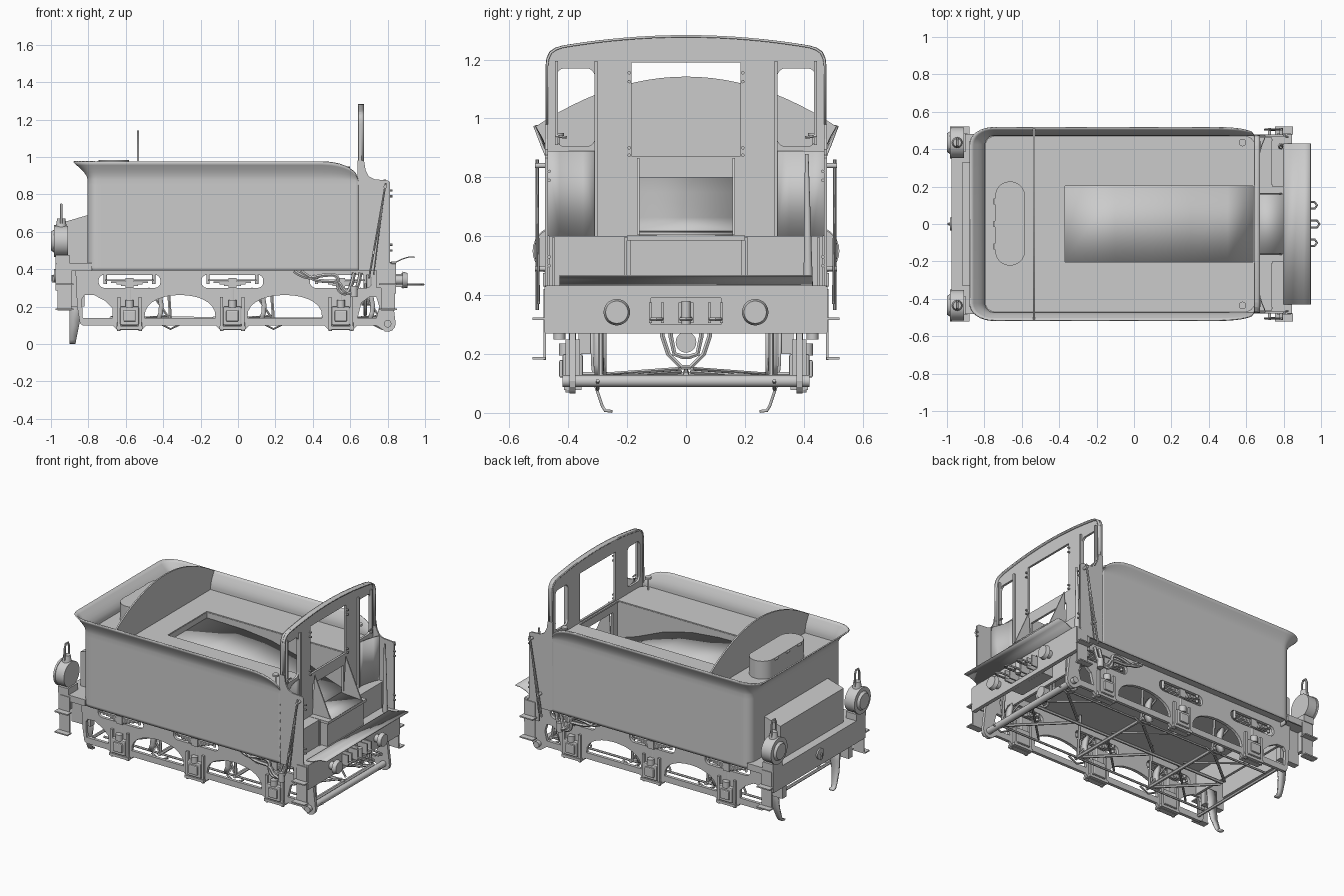
import bpy, bmesh, math
from mathutils import Matrix, Vector

if "Cube" in bpy.data.objects:
    bpy.data.objects.remove(bpy.data.objects["Cube"])

def add(name, me, smooth=None):
    ob = bpy.data.objects.new(name, me)
    bpy.context.collection.objects.link(ob)
    me.polygons.foreach_set("use_smooth", [False] * len(me.polygons))
    if smooth:
        bpy.ops.object.select_all(action='DESELECT')
        ob.select_set(True)
        bpy.context.view_layer.objects.active = ob
        bpy.ops.object.shade_smooth_by_angle(angle=math.radians(smooth))
    return ob

def curve_mesh(name, cu, mat, smooth=None):
    tmp = bpy.data.objects.new("tmp", cu)
    bpy.context.collection.objects.link(tmp)
    dg = bpy.context.evaluated_depsgraph_get()
    me = bpy.data.meshes.new_from_object(tmp.evaluated_get(dg))
    bpy.data.objects.remove(tmp)
    me.transform(mat)
    return add(name, me, smooth)

AX = {'xz': ((1, 0, 0), (0, 0, 1), (0, -1, 0)), 'yz': ((0, 1, 0), (0, 0, 1), (1, 0, 0)),
      'xy': ((1, 0, 0), (0, 1, 0), (0, 0, 1))}

def plate(name, loops, pos, thick, plane='xz', smooth=None):
    """Flat plate from an outline plus hole loops, centred at pos on the plane's normal."""
    cu = bpy.data.curves.new(name, 'CURVE')
    cu.dimensions, cu.fill_mode, cu.extrude = '2D', 'BOTH', thick / 2
    for lp in loops:
        sp = cu.splines.new('POLY')
        sp.points.add(len(lp) - 1)
        for p, c in zip(sp.points, lp):
            p.co = (c[0], c[1], 0, 1)
        sp.use_cyclic_u = True
    a, b, n = AX[plane]
    m = Matrix((a, b, n)).transposed().to_4x4()
    m.translation = Vector([abs(v) for v in n]) * pos
    return curve_mesh(name, cu, m, smooth)

def rod(name, pts, r, smooth_path=False):
    cu = bpy.data.curves.new(name, 'CURVE')
    cu.dimensions, cu.bevel_depth, cu.bevel_resolution, cu.use_fill_caps = '3D', r, 1, True
    sp = cu.splines.new('NURBS' if smooth_path else 'POLY')
    sp.points.add(len(pts) - 1)
    for p, c in zip(sp.points, pts):
        p.co = (*c, 1)
    if smooth_path:
        sp.use_endpoint_u, sp.order_u = True, 3
    return curve_mesh(name, cu, Matrix(), 50)

def box(name, x0, x1, y0, y1, z0, z1, bevel=0):
    bm = bmesh.new()
    bmesh.ops.create_cube(bm, size=1)
    for v in bm.verts:
        v.co = Vector(((x0+x1)/2 + v.co.x*(x1-x0), (y0+y1)/2 + v.co.y*(y1-y0), (z0+z1)/2 + v.co.z*(z1-z0)))
    if bevel:
        bmesh.ops.bevel(bm, geom=bm.edges[:], offset=bevel, segments=2, affect='EDGES', profile=0.5)
    me = bpy.data.meshes.new(name); bm.to_mesh(me); bm.free()
    return add(name, me)

def cyl(name, p, q, r1, r2=None, n=28):
    p, q = Vector(p), Vector(q)
    bm = bmesh.new()
    m = Matrix.Translation((p+q)/2) @ (q-p).to_track_quat('Z', 'Y').to_matrix().to_4x4()
    bmesh.ops.create_cone(bm, cap_ends=True, segments=n, radius1=r1, radius2=r1 if r2 is None else r2, depth=(q-p).length, matrix=m)
    me = bpy.data.meshes.new(name); bm.to_mesh(me); bm.free()
    return add(name, me, 40)

def strip(name, rows, thick, smooth=35):
    """Grid surface from rows of points, given thickness."""
    n = len(rows[0])
    faces = [(i*n+j, i*n+j+1, (i+1)*n+j+1, (i+1)*n+j) for i in range(len(rows)-1) for j in range(n-1)]
    me = bpy.data.meshes.new(name)
    me.from_pydata([p for r in rows for p in r], [], faces)
    ob = add(name, me, smooth)
    s = ob.modifiers.new("thickness", 'SOLIDIFY'); s.thickness, s.offset = thick, 0
    return ob

def rrect(x0, x1, y0, y1, r, n=6):
    return [(cx + r*math.cos(math.radians(a0 + 90*i/n)), cy + r*math.sin(math.radians(a0 + 90*i/n)))
            for cx, cy, a0 in ((x1-r, y1-r, 0), (x0+r, y1-r, 90), (x0+r, y0+r, 180), (x1-r, y0+r, 270)) for i in range(n+1)]

def arch(x0, x1, z0, z1, n=14):
    c, w = (x0+x1)/2, (x1-x0)/2
    return [(c + w*math.cos(math.pi*i/n), z0 + (z1-z0)*math.sin(math.pi*i/n)**0.8) for i in range(n)] + [(x0, z0)]

def circle(x, y, r, n=14):
    return [(x + r*math.cos(2*math.pi*i/n), y + r*math.sin(2*math.pi*i/n)) for i in range(n)]

# Tank shell: U-shaped plan with flared top rim that dips at the cab end
half = [(x, -0.475, 0, -1) for x in (.645, .63, .615, .595, .57, .54, .5, .45, .2, -.2, -.5, -.73)]
half += [(-.75 - .05*math.sin(t), -.425 - .05*math.cos(t), -math.sin(t), -math.cos(t)) for t in [math.pi/2*i/8 for i in range(9)]]
plan = half + [(x, -y, nx, -ny) for x, y, nx, ny in reversed(half)]
rows = []
for o, z in ((0, .392), (0, .41), (0, .85), (0, .88), (.08, .9), (.26, .92), (.5, .94), (.76, .958), (1, .975)):
    row = []
    for x, y, nx, ny in plan:
        f = max(0, min(1, (x-.45)/.195))
        s = math.sqrt(max(0, 1 - f**2))
        row.append((x + nx*.078*o, y + ny*.04*o*s, z if z < .88 else .87 + (z-.87)*max(s, .02)))
    rows.append(row)
strip("tank_shell", rows, .008, smooth=25)

# Tank deck with the coal well opening, well sides and sloping floor
plate("tank_deck", [rrect(-.795, .645, -.47, .47, .05), rrect(-.37, .635, -.205, .205, .002)], .86, .01, 'xy')
slope = [(-.37, .82), (-.1, .815), (.1, .795), (.3, .745), (.5, .66), (.64, .615), (.8, .604)]
strip("coal_floor", [[(x, -.205, z), (x, .205, z)] for x, z in slope[:-1]], .008)
strip("chute_floor", [[(x, -.16, z), (x, .16, z)] for x, z in slope[-2:]], .006)
for s in (1, -1):
    plate("coal_well_side", [[(-.37, .86)] + slope[:-1] + [(.64, .86)]], s*.205, .006)
box("coal_well_back", -.374, -.368, -.205, .205, .82, .86)

# Arched coal bulkhead and oval water filler
top = [(y, 1.142 - .172*(abs(y)/.515)**2) for y in [.515 - 1.03*i/24 for i in range(25)]]
plate("coal_bulkhead", [[(-.475, .855), (.475, .855), (.478, .89), (.49, .93)] + top + [(-.49, .93), (-.478, .89)]], -.535, .01, 'yz')
plate("water_filler", [rrect(-.742, -.583, -.222, .227, .078, 10)], .92, .126, 'xy', 40)
for y in (-.12, 0, .12):
    cyl("filler_hinge", (-.745, y-.015, .975), (-.745, y+.015, .975), .006, n=10)

# Cab rear sheet with windows, doorway and coal chute opening, edged with a deep rim
crown = [(y, 1.283 - .2*y*y) for y in [.42 - .84*i/20 for i in range(21)]]
corner = [(.477, 1.18), (.474, 1.205), (.464, 1.227), (.445, 1.24)]
rim = [(.477, .95)] + corner + crown + [(-y, z) for y, z in reversed(corner)] + [(-.477, .95)]
holes = [rrect(s*.375-.065, s*.375+.065, .905, 1.17, .028) for s in (1, -1)]
plate("cab_sheet", [[(-.475, .43), (.475, .43)] + rim, *holes, rrect(-.185, .185, .872, 1.19, .003),
                    [(-.16, .605), (.16, .605), (.16, .8), (-.16, .8)]], .652, .014, 'yz')
strip("cab_rim", [[(.641, y*.99, z*.997), (.674, y*.99, z*.997)] for y, z in rim], .008)
for s in (1, -1):
    plate("cab_side", [[(.64, .392), (.75, .392), (.812, .43), (.812, .865), (.80, .875), (.73, .88), (.70, .895), (.682, .93), (.674, .98), (.64, .98)]], s*.474, .01)
    strip("corner_panel", [[(.664 + .04*t*t, s*(.31+.16*t), z) for t in (0, .25, .5, .75, 1)] for z in (.6, .89)], .005)
    for y, z0, z1 in ((.305, .60, 1.195), (.44, .91, 1.195)):
        box("cab_stiffener", .659, .673, s*y-.005, s*y+.005, z0, z1)
    plate("chute_cheek", [[(.66, .605), (.79, .605), (.675, .865)]], s*.162, .008)
    for z in (.875, .9, 1.125, 1.155):
        cyl("door_hinge", (.652, s*.193, z), (.672, s*.193, z), .006, n=8)
    for z in (.5, .53, .79, .82):
        cyl("rail_bolt", (.81, s*.465, z), (.825, s*.465, z), .006, n=8)
    rod("window_catch", [(.66, s*.44, .94), (.672, s*.44, .94), (.672, s*.405, .935)], .005)
    # Tank valve handles on the deck
    cyl("valve_stem", (.58, s*.435, .86), (.58, s*.435, .945), .006, n=10)
    cyl("valve_wheel", (.58, s*.435, .938), (.58, s*.435, .95), .02, n=16)

# Cab lockers, chute shelf and hand brake column
box("locker", .66, .735, -.465, .465, .43, .6)
box("chute_shelf", .66, .80, -.2, .2, .585, .602)
box("middle_locker", .73, .785, -.19, .19, .43, .585)
for y in (-.45, -.205, .205, .45):
    box("locker_strip", .735, .741, y-.005, y+.005, .43, .595)
cyl("brake_column", (.785, .415, .43), (.785, .41, .88), .016, .006, 14)

# Footplate, buffer beams and fall plate
box("footplate", -.975, .845, -.473, .473, .418, .432)
for s in (1, -1):
    box("rear_valance", -.97, -.78, s*.475-.005, s*.475+.005, .39, .432)
    box("front_valance", .74, .84, s*.472-.005, s*.472+.005, .30, .432)
plate("front_beam", [rrect(-.48, .48, .27, .43, .004), rrect(-.12, .12, .30, .39, .003)], .833, .025, 'yz')
plate("rear_beam", [rrect(-.48, .48, .285, .43, .004)], -.965, .02, 'yz')
strip("fall_plate", [[(x, -.43, z), (x, .43, z)] for x, z in ((.8, .435), (.85, .44), (.88, .455), (.91, .464), (.945, .466))], .006)
box("drag_box", .74, .82, -.14, .14, .27, .41)

# Drawgear and buffers
for s in (1, -1):
    cyl("buffer_shank", (.84, s*.235, .342), (.885, s*.235, .342), .025)
    cyl("buffer_head", (.88, s*.235, .342), (.905, s*.235, .342), .045, .038)
for y, x1 in ((-.1, .985), (0, .998), (.1, .985)):
    for d in (-.02, .02):
        box("draw_lug", .82, .89, y+d-.005, y+d+.005, .305, .375)
    rod("draw_link", [(.87, y-.018, .32), (x1-.02, y-.018, .318), (x1-.006, y, .318), (x1-.02, y+.018, .318), (.87, y+.018, .32)], .006)
cyl("draw_pin", (.89, 0, .3), (.89, 0, .38), .016)
cyl("rear_hook_base", (-.985, 0, .365), (-.96, 0, .365), .035)
rod("rear_hook", [(-.975, 0, .365), (-.992, 0, .365), (-.992, 0, .34), (-.985, 0, .33)], .007)

# Rear tool box with sloping lid
plate("rear_tool_box", [[(-.80, .43), (-.92, .43), (-.92, .655), (-.80, .69)]], 0, .66)

axles = (-.58, -.03, .55)
for s in (1, -1):
    # Outside frame plate with lightening holes and spring slots
    edge = [(-.87, .42), (-.86, .2), (-.845, .11), (-.83, .1)]
    for a in axles:
        edge += [(a-.09, .1), (a-.065, .075), (a+.065, .075), (a+.09, .1)]
    edge += [(.74, .1)] + [(.8 + .043*math.cos(t), .108 + .043*math.sin(t)) for t in [math.radians(220+28*i) for i in range(6)]]
    edge += [(.838, .15), (.805, .42)]
    loops = [edge, arch(-.50, -.12, .14, .262), arch(.05, .45, .14, .262), circle(.8, .108, .02)]
    loops += [[(-.83, .14), (-.67, .14), (-.67, .19), (-.71, .23), (-.77, .262), (-.82, .262), (-.835, .24)],
              [(.64, .14), (.74, .14), (.755, .2), (.74, .25), (.70, .25), (.66, .22)]]
    loops += [rrect(a-.165, a+.165, .30, .37, .03) for a in axles]
    plate("side_frame", loops, s*.385, .02)
    for a in axles:
        # Axlebox, horn guides and leaf spring
        box("axlebox", a-.05, a+.05, s*.385-.035, s*.385+.035, .10, .2, .008)
        box("axlebox_cover", a-.033, a+.033, s*.42-.011, s*.42+.011, .12, .18, .006)
        cyl("axlebox_boss", (a, s*.41, .195), (a, s*.41, .235), .022, n=14)
        for d in (-.057, .057):
            box("horn_guide", a+d-.008, a+d+.008, s*.385-.025, s*.385+.025, .085, .25)
            cyl("horn_bolt", (a+d, s*.4, .07), (a+d, s*.4, .115), .01, n=8)
        box("horn_keep", a-.07, a+.07, s*.385-.03, s*.385+.03, .078, .095)
        cyl("spring_pillar", (a, s*.385, .19), (a, s*.385, .35), .012, n=12)
        for i, w in enumerate((.13, .1, .07, .045)):
            box("spring_leaf", a-w, a+w, s*.385-.022, s*.385+.022, .336-.009*i, .344-.009*i)
        box("spring_buckle", a-.022, a+.022, s*.385-.027, s*.385+.027, .30, .352)
        for d in (-.13, .13):
            cyl("spring_hanger", (a+d, s*.385, .32), (a+d, s*.385, .40), .009, n=10)
        # Brake hanger, shoe, truss and diagonal stays
        rod("brake_hanger", [(a+.2, s*.29, .41), (a+.22, s*.29, .12)], .009)
        strip("brake_shoe", [[(a + .17*math.cos(t), s*.29+d, .2+.17*math.sin(t)) for d in (-.02, .02)] for t in (-.45, -.2, .05, .3, .5)], .025)
        rod("brake_truss", [(a+.22, s*.29, .12), (a-.1, s*.02, .14)], .009)
        rod("cross_stay", [(a+.22, s*.02, .15), (a-.06, s*.29, .13)], .007)
        rod("hanger_stay", [(a+.22, s*.285, .125), (a+.1, s*.285, .3)], .007)
        rod("safety_loop", [(a+.16, s*.3, .11), (a+.22, s*.3, .08), (a+.28, s*.3, .11)], .006)
    rod("side_pull_rod", [(-.78, s*.285, .115), (.78, s*.285, .112)], .007)
    # Steps at both ends
    for x0, x1 in ((-.975, -.88), (.755, .85)):
        box("step_hanger", x0+.01, x1-.01, s*.48-.004, s*.48+.004, .18, .42)
        for z in (.185, .32):
            box("step_tread", x0, x1, s*.5-.022, s*.5+.022, z-.004, z+.004)
    # Guard iron with inturned foot
    strip("guard_iron", [[(-.90, s*y, z), (x, s*y, z)] for x, y, z in
                         ((-.83, .32, .3), (-.835, .318, .17), (-.85, .31, .1), (-.865, .285, .025), (-.868, .275, .008), (-.868, .25, .005))], .01)
    box("guard_iron_bracket", -.96, -.82, s*.345-.02, s*.345+.02, .2, .42)
    # Handrail sloping down the cab side
    rod("cab_handrail", [(.79, s*.505, .86), (.70, s*.505, .35)], .006)
    rod("cab_handrail_stay", [(.785, s*.505, .84), (.725, s*.5, .37)], .004)
    for x, z in ((.787, .84), (.725, .49)):
        cyl("handrail_post", (x, s*.47, z), (x, s*.513, z), .009, n=10)
    # Feed water pipes
    for d in (0, .035):
        rod("feed_pipe", [(.30+d, s*.43, .39), (.36+d, s*.43, .345), (.46, s*.435, .37-d), (.54, s*.435, .37-d), (.53+d, s*.435, .28), (.6+d, s*.43, .26), (.62+d, s*.42, .38)], .011, smooth_path=True)
    cyl("pipe_valve", (.62, s*.43, .25), (.62, s*.43, .31), .02, n=14)
    # Lamps on the rear corners
    y = s*.435
    cyl("lamp_body", (-.985, y, .55), (-.91, y, .55), .082)
    cyl("lamp_rim", (-.985, y, .55), (-.972, y, .55), .086)
    cyl("lamp_lens", (-1.0, y, .55), (-.985, y, .55), .05, .06)
    box("lamp_foot", -.975, -.90, y-.05, y+.05, .43, .475)
    cyl("lamp_chimney", (-.945, y, .62), (-.945, y, .67), .03, .022, 16)
    rod("lamp_handle", [(-.945, y+d, z) for d, z in ((-.022, .64), (-.022, .72), (-.012, .745), (.012, .745), (.022, .72), (.022, .64))], .007)

# Brake beams, central pull rod, stretchers, cross shaft and hanging pipe hoops
for a in axles:
    rod("brake_beam", [(a+.22, -.31, .12), (a+.22, .31, .12)], .012)
rod("brake_pull_rod", [(-.68, 0, .14), (.78, 0, .13)], .01)
for x in (-.80, .7):
    box("frame_stretcher", x-.008, x+.008, -.375, .375, .27, .41)
cyl("brake_cross_shaft", (.8, -.42, .108), (.8, .42, .108), .02)
rod("rear_stretcher_rod", [(-.81, -.38, .13), (-.81, .38, .13)], .01)
for k, z in ((1, .155), (.65, .19)):
    rod("pipe_hoop", [(.68, k*y, h) for y, h in ((-.08, .38), (-.08, .26), (-.06, .2), (-.015, z), (.015, z), (.06, .2), (.08, .26), (.08, .38))], .009)
cyl("hoop_boss", (.66, 0, .24), (.72, 0, .24), .035)
